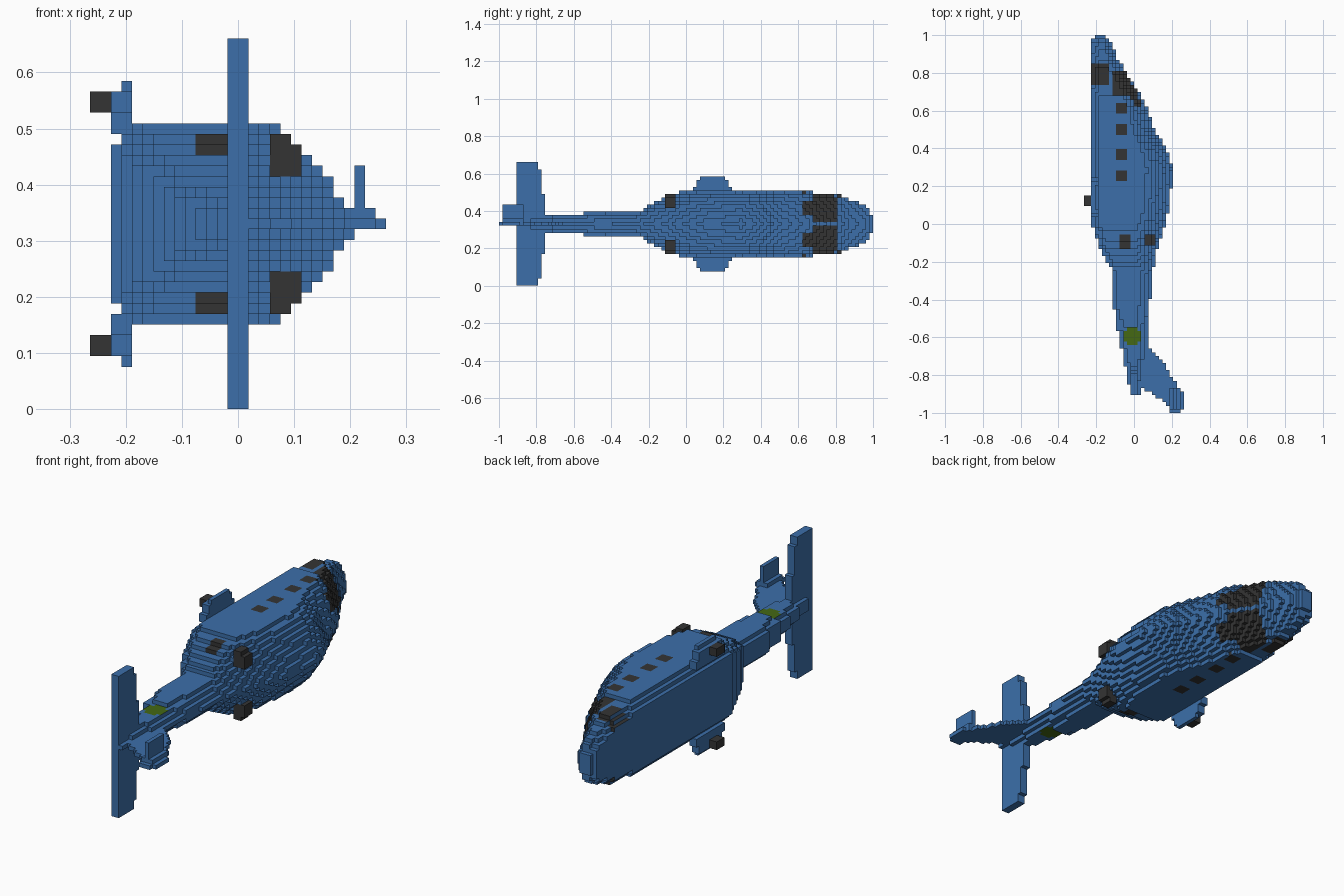
import bpy, bmesh

cube = bpy.data.objects.get("Cube")
if cube:
    bpy.data.objects.remove(cube, do_unlink=True)

U = 2 / 106                 # edge of one block
NX, NY, NZ = 28, 106, 35    # size of the block grid
MID = 17                    # middle layer; the body is mirrored about it


def material(name, rgb):
    m = bpy.data.materials.new(name)
    m.use_nodes = True
    m.diffuse_color = (*rgb, 1)
    bsdf = next(n for n in m.node_tree.nodes if n.type == 'BSDF_PRINCIPLED')
    bsdf.inputs["Base Color"].default_value = (*rgb, 1)
    return m


BLUE, DARK, GREEN = 0, 1, 2
MATS = [material("body_blue", (0.045, 0.159, 0.402)),
        material("dark_grey", (0.034, 0.034, 0.034)),
        material("marker_green", (0.058, 0.138, 0.007))]


def lerp(table, y):
    """Interpolate the rows of a table whose first column is y."""
    if y <= table[0][0]:
        return table[0][1:]
    for a, b in zip(table, table[1:]):
        if y <= b[0]:
            t = (y - a[0]) / (b[0] - a[0])
            return [p + (q - p) * t for p, q in zip(a[1:], b[1:])]
    return table[-1][1:]


SIDES = [((1, 0, 0), [(1, 0, 0), (1, 1, 0), (1, 1, 1), (1, 0, 1)]),
         ((-1, 0, 0), [(0, 0, 0), (0, 0, 1), (0, 1, 1), (0, 1, 0)]),
         ((0, 1, 0), [(0, 1, 0), (0, 1, 1), (1, 1, 1), (1, 1, 0)]),
         ((0, -1, 0), [(0, 0, 0), (1, 0, 0), (1, 0, 1), (0, 0, 1)]),
         ((0, 0, 1), [(0, 0, 1), (1, 0, 1), (1, 1, 1), (0, 1, 1)]),
         ((0, 0, -1), [(0, 0, 0), (0, 1, 0), (1, 1, 0), (1, 0, 0)])]


def blocks(name, inside, colour=lambda x, y, a, n: BLUE):
    """Stepped solid of all blocks passing inside(x, y, z, a);
    a is the distance of the block from the middle layer."""
    cells = {}
    for i in range(NX):
        for j in range(NY):
            for k in range(NZ):
                p = ((i - 13.5) * U, (j - 52.5) * U, (k + .5) * U, abs(k - MID) * U)
                if inside(*p):
                    cells[i, j, k] = p
    bm = bmesh.new()
    verts = {}
    for c, (x, y, z, a) in cells.items():
        for n, corners in SIDES:
            if tuple(p + q for p, q in zip(c, n)) in cells:
                continue
            quad = []
            for d in corners:
                key = tuple(p + q for p, q in zip(c, d))
                if key not in verts:
                    verts[key] = bm.verts.new(((key[0] - 14) * U, (key[1] - 53) * U, key[2] * U))
                quad.append(verts[key])
            bm.faces.new(quad).material_index = colour(x, y, a, n)
    me = bpy.data.meshes.new(name)
    bm.to_mesh(me)
    bm.free()
    for m in MATS:
        me.materials.append(m)
    ob = bpy.data.objects.new(name, me)
    bpy.context.collection.objects.link(ob)
    return ob


# Fuselage and tail boom: y, belly x, roof x, half width
HULL = [(-.90, -.019, .03, .012), (-.83, -.03, .04, .03), (-.72, -.055, .06, .045),
        (-.56, -.085, .075, .047), (-.54, -.094, .075, .062), (-.40, -.11, .085, .066),
        (-.24, -.115, .10, .07), (-.19, -.15, .11, .105), (-.10, -.19, .13, .15),
        (-.04, -.205, .155, .17), (.02, -.23, .17, .185), (.10, -.23, .19, .185),
        (.30, -.23, .21, .185), (.40, -.23, .17, .185), (.50, -.23, .105, .185),
        (.66, -.23, .055, .185), (.69, -.23, .03, .167), (.80, -.23, -.04, .16),
        (.88, -.23, -.09, .13), (.95, -.23, -.115, .10), (.985, -.21, -.135, .07),
        (1.0, -.19, -.155, .03)]


def exhaust(x, y, a):
    return .057 < x < .113 and -.113 < y < -.06 and .09 < a < (.16 if x < .094 else .14)


def hull(x, y, z, a):
    if exhaust(x, y, a):
        return True
    if y < -.9:
        return False
    lo, hi, h = lerp(HULL, y)
    if not lo < x < hi:
        return False
    shoulder = lo + .55 * (hi - lo)
    w = h
    if x > shoulder:                       # rounded roof
        w = h * (1 - ((x - shoulder) / (hi - shoulder)) ** 2)
    elif x - lo < 2 * U:                   # chamfered belly corner
        w = h - (.2 if x - lo < U else .1) * h
    return a < max(w, .01)


def hull_colour(x, y, a, n):
    if exhaust(x, y, a):
        return DARK
    # cabin windows
    if -.094 < x < -.03 and a > .13 and any(abs(y - c) < .03 for c in (.61, .50, .37, .26)):
        return DARK
    # rear side windows
    if -.076 < x < -.02 and -.14 < y < -.06 and a > .09:
        return DARK
    # nose side windows
    if x < -.135 and .73 < y < .845 and a > .09 and n[0] >= 0:
        return DARK
    # windscreen split by a centre bar, with a roof light on each side
    if x > -.115 and .68 < y < .81 and a > .01:
        return DARK
    if x > -.02 and .63 < y < .69 and .05 < a < .13:
        return DARK
    # round marker on both sides of the boom
    if n[2] and (x + .01) ** 2 + (y + .59) ** 2 < .047 ** 2:
        return GREEN
    return BLUE


blocks("fuselage", hull, hull_colour)

# Swept tail fin: y, trailing x, leading x
FIN = [(-1.0, .20, .245), (-.98, .19, .264), (-.95, .165, .264), (-.90, .10, .264),
       (-.87, .045, .24), (-.80, .02, .19), (-.75, .0, .165), (-.70, .0, .13), (-.65, .0, .075)]


def fin(x, y, z, a):
    lo, hi = lerp(FIN, y)
    return y < -.65 and a < .01 and lo < x < hi


blocks("tail_fin", fin)

# Small single-sided plate near the fin tip
blocks("fin_plate", lambda x, y, z, a: -.982 < y < -.867 and .34 < z < .434
       and (.207 < x < .226 or (z < .358 and .188 < x < .245)))


# Long cross plate of the tail, stepped towards the tips
def tailplane(x, y, z, a):
    front = -.755 if a < .155 else -.775 if a < .295 else -.793
    return abs(x) < U and -.906 < y < front


blocks("tailplane", tailplane)


# Side sponsons and the wheels under them
def sponson(side):
    def inside(x, y, z, a):
        if (z - .33) * side < .16 or not -.227 < x < -.188:
            return False
        reach = .255 if x > -.208 else .237
        half = .105 if a < .205 else .085 if a < .23 else .065
        return a < reach and abs(y - .14) < half
    return inside


def wheel(side):
    def inside(x, y, z, a):
        return ((z - .33) * side > 0 and .195 < a < .24 and x < -.226
                and abs(y - .12) < (.022 if x < -.245 else .035))
    return inside


for label, side in (("upper", 1), ("lower", -1)):
    blocks(label + "_sponson", sponson(side))
    blocks(label + "_wheel", wheel(side), lambda x, y, a, n: DARK)
